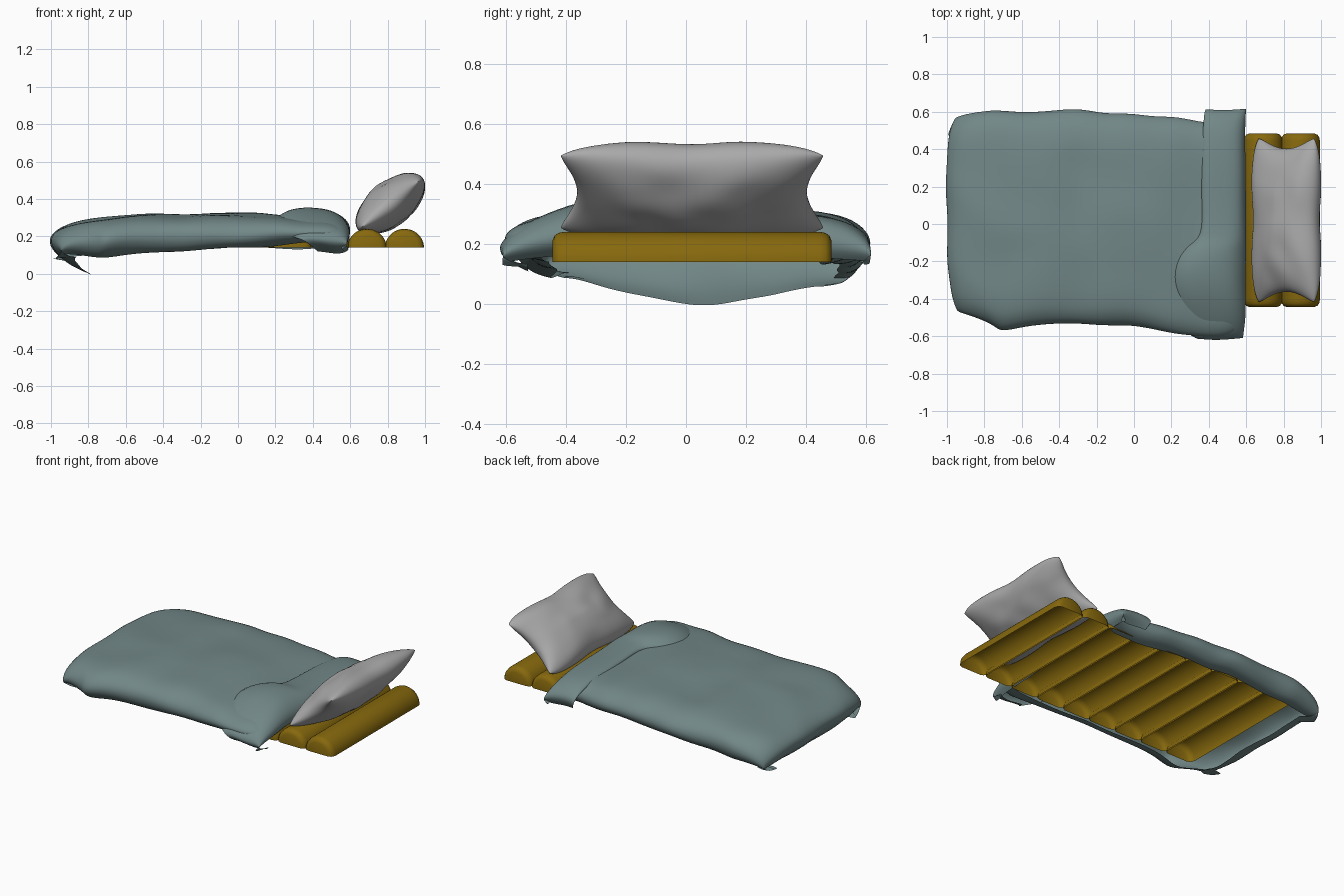
import bpy, bmesh, math
from mathutils import Vector, noise

if "Cube" in bpy.data.objects:
    bpy.data.objects.remove(bpy.data.objects["Cube"])


def material(name, rgb):
    m = bpy.data.materials.new(name)
    m.diffuse_color = (*rgb, 1)
    m.use_nodes = True
    m.node_tree.nodes["Principled BSDF"].inputs["Base Color"].default_value = m.diffuse_color
    return m


def sheet(name, rows, mat=None, merge=False):
    """Object from a grid of points; rows run along x, columns along y."""
    n = len(rows[0])
    verts = [p for r in rows for p in r]
    faces = [(i * n + j, (i + 1) * n + j, (i + 1) * n + j + 1, i * n + j + 1)
             for i in range(len(rows) - 1) for j in range(n - 1)]
    me = bpy.data.meshes.new(name)
    me.from_pydata(verts, [], faces)
    if merge:
        bm = bmesh.new()
        bm.from_mesh(me)
        bmesh.ops.remove_doubles(bm, verts=bm.verts, dist=1e-4)
        bmesh.ops.recalc_face_normals(bm, faces=bm.faces)
        bm.to_mesh(me)
        bm.free()
    me.polygons.foreach_set("use_smooth", [True] * len(me.polygons))
    if mat:
        me.materials.append(mat)
    ob = bpy.data.objects.new(name, me)
    bpy.context.collection.objects.link(ob)
    return ob


def soften(ob):
    su = ob.modifiers.new("soften", "SUBSURF")
    su.levels = su.render_levels = 2


def wrinkle(p, amount):
    return Vector(p) + amount * noise.noise_vector(Vector(p) * 6)


gold = material("mattress_gold", (0.24, 0.14, 0.004))
teal = material("blanket_teal", (0.17, 0.245, 0.245))
grey = material("pillow_grey", (0.4, 0.4, 0.4))

# Mattress: nine half-round rolls, open underneath, with softened ends
ends = [(0, 0), (0, 0.07), (0.008, 0.087), (0.02, 0.096), (0.04, 0.1)]
stations = [(-0.445 + d, r) for d, r in ends] + [(0.485 - d, r) for d, r in reversed(ends)]
for k in range(9):
    cx = 0.89 - 0.2 * k
    rows = []
    for i in range(25):
        a = math.pi * (1 - i / 24)
        rows.append([(cx + r * 1.04 * math.cos(a), y, 0.14 + r * math.sin(a)) for y, r in stations])
    roll = sheet(f"mattress_roll_{k + 1}", rows, gold, merge=True)
    bpy.ops.object.select_all(action="DESELECT")
    roll.select_set(True)
    bpy.context.view_layer.objects.active = roll
    bpy.ops.object.shade_smooth_by_angle(angle=math.radians(50))

# Pillow: pinched cushion with blunt corners leaning back on the last two rolls
along = Vector((0.777, 0, 0.63))
normal = Vector((-0.63, 0, 0.777))
N = 40
halves = []
for side in (1, -1):
    grid = []
    for i in range(N + 1):
        b = math.sin(math.pi * (i / N - 0.5))
        row = []
        for j in range(N + 1):
            a = math.sin(math.pi * (j / N - 0.5))
            y = 0.02 + 0.45 * a * (1 - 0.15 * (1 - b * b) - 0.03 * b ** 8)
            t = 0.222 * b * (1 - 0.06 * math.exp(-(a / 0.3) ** 2) - 0.14 * a ** 8)
            h = (0.122 if side > 0 else 0.118) * (1 - a * a) ** 0.47 * (1 - b * b) ** 0.47
            h *= 1 + 0.1 * noise.noise(Vector((a * 2.5, b * 2, side)))
            h *= 1 - 0.1 * math.exp(-(a / 0.3) ** 2) * abs(b)
            row.append(Vector((0.815, y, 0.373)) + along * t + normal * h * side)
        grid.append(row)
    halves.append(grid)
# both halves share their rim, so one folded sheet closes the cushion
sheet("pillow", halves[0] + halves[1][::-1][1:], grey, merge=True)

# Blanket: stations from foot hem to head: x, top z, near y, far y, hem z
body = [(-0.90, 0.08, -0.40, 0.50, 0.08), (-0.955, 0.085, -0.43, 0.52, 0.085),
        (-1.00, 0.14, -0.44, 0.54, 0.09), (-1.005, 0.20, -0.46, 0.56, 0.09),
        (-0.95, 0.25, -0.48, 0.58, 0.10), (-0.85, 0.285, -0.53, 0.60, 0.10),
        (-0.72, 0.303, -0.57, 0.605, 0.10), (-0.58, 0.315, -0.53, 0.59, 0.11),
        (-0.44, 0.325, -0.53, 0.59, 0.12), (-0.30, 0.312, -0.52, 0.61, 0.13),
        (-0.16, 0.322, -0.54, 0.58, 0.12), (-0.03, 0.315, -0.53, 0.59, 0.13),
        (0.10, 0.31, -0.55, 0.565, 0.14), (0.22, 0.31, -0.57, 0.565, 0.13),
        (0.34, 0.30, -0.59, 0.54, 0.13), (0.46, 0.295, -0.59, 0.53, 0.14),
        (0.54, 0.275, -0.57, 0.53, 0.15), (0.575, 0.24, -0.54, 0.53, 0.16)]
# across: fraction of half width, fraction of drop
half = [(0.84, 1.0), (0.95, 0.95), (1.03, 0.66), (1.0, 0.36), (0.88, 0.13)]
mid = [(f, 0.06 * abs(f)) for f in (-0.7, -0.5, -0.3, -0.1, 0.1, 0.3, 0.5, 0.7)]
across = [(-f, d) for f, d in half] + mid + [(f, d) for f, d in reversed(half)]
rows = []
for i, (x, top, near, far, hem) in enumerate(body):
    row = []
    for f, d in across:
        y = (near + far) / 2 + f * (far - near) / 2
        lift = 0.03 if f < 0 and x > 0.15 else 0  # near hem rises by the head
        z = top + d * (min(hem + lift, top) - top)
        px = x
        if i < 2:  # flap tucked under the foot hangs to a point
            w = max(0, 1 - abs(y - 0.07) / 0.45) * (1 - 0.5 * i)
            px, z = x + 0.13 * w, z - 0.095 * w
        if i < 6 and y < -0.2:  # rounded near corner
            px += 0.9 * (y + 0.2) ** 2
        if i < 6 and y > 0.38:  # tighter far corner
            px += 1.4 * (y - 0.38) ** 2
        z += 0.022 * math.exp(-((x - 0.05) / 0.15) ** 2 - ((y + 0.08) / 0.18) ** 2)
        row.append(wrinkle((px, y, z), 0.014 + 0.014 * d))
    rows.append(row)
soften(sheet("blanket", rows, teal))

# Turned-back cuff: stations across the bed: y, lift, left edge x, blend into blanket
cuff = [(-0.53, -0.21, 0.42, 0), (-0.60, -0.17, 0.38, 0), (-0.625, -0.13, 0.34, 0.0),
        (-0.57, -0.07, 0.27, 0.02), (-0.46, -0.015, 0.20, 0.03), (-0.32, 0.03, 0.15, 0.045),
        (-0.18, 0.03, 0.18, 0.04), (-0.11, 0.015, 0.27, 0.02), (-0.08, 0.0, 0.36, 0),
        (0.1, -0.005, 0.36, 0), (0.3, -0.015, 0.36, 0), (0.46, -0.035, 0.365, 0),
        (0.56, -0.06, 0.37, 0), (0.63, -0.12, 0.38, 0), (0.59, -0.18, 0.40, 0)]
# cuff cross-section: position from left edge to head edge, z
section = [(0.04, 0.285), (-0.02, 0.305), (0.08, 0.325), (0.35, 0.325), (0.65, 0.32),
           (0.86, 0.302), (0.99, 0.255), (1.01, 0.20), (0.88, 0.165)]
rows = []
for n, (s, z) in enumerate(section):
    row = []
    for y, lift, left, blend in cuff:
        s2 = (0.0, 0.06, 0.18)[n] if blend and n < 3 else s
        x = left + s2 * (0.6 - left) - 0.15 * max(0, -y - 0.5) * s
        k = min(1, max(0.2, (z - 0.15) / 0.17))
        zz = z + lift * k
        if n < 3:
            zz -= blend * (1.4, 1.2, 0.7)[n]
        row.append(wrinkle((x, y, max(0.1, zz)), 0.014))
    rows.append(row)
soften(sheet("blanket_cuff", rows, teal))
